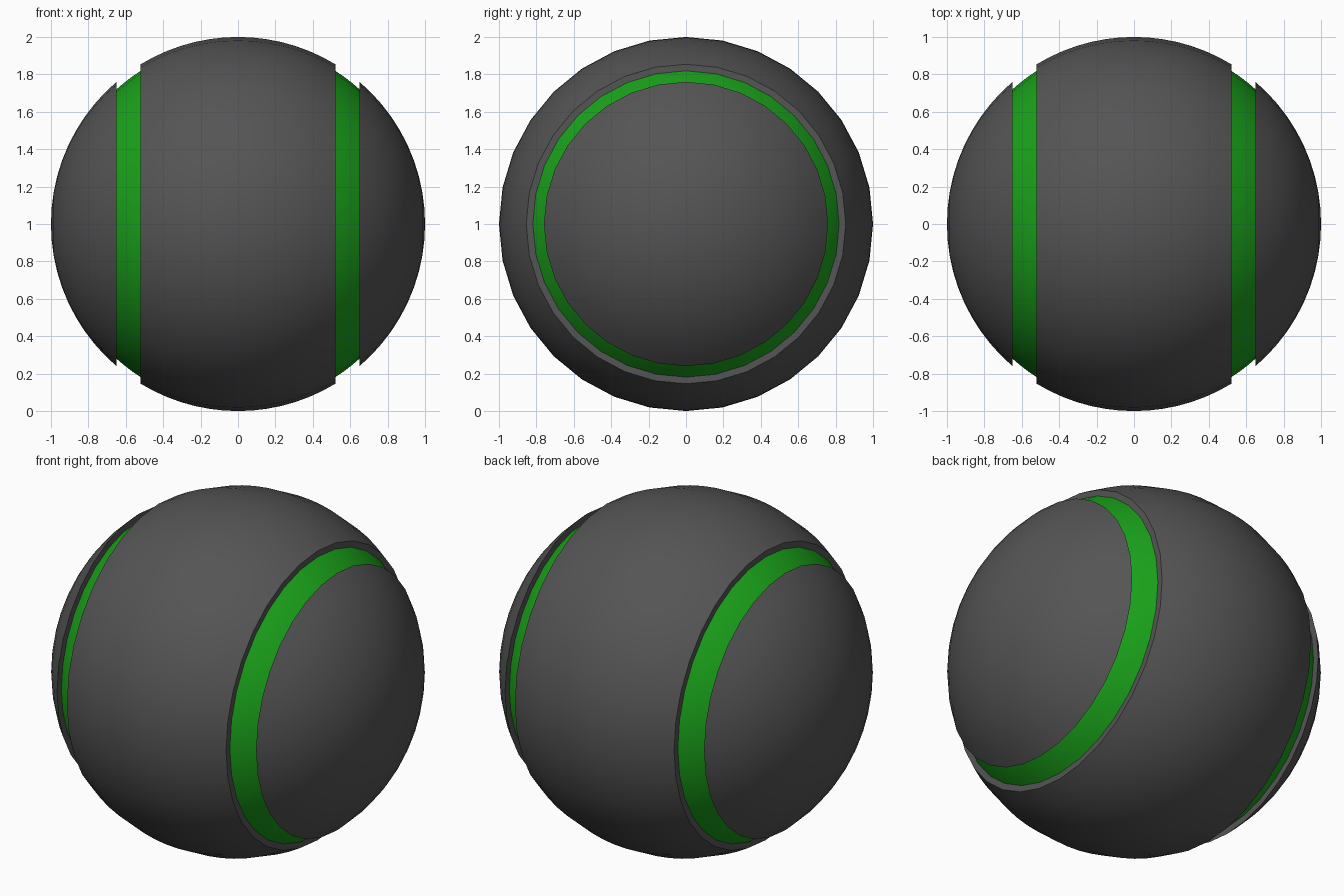
import bpy, bmesh
from math import sin, cos, pi, acos

if "Cube" in bpy.data.objects:
    bpy.data.objects.remove(bpy.data.objects["Cube"])

SIDES = 32            # segments around the x axis
R, R_IN = 1.0, 0.97   # shell radius, groove floor radius
X1, X2 = 0.52, 0.65   # groove limits along x


def material(name, rgb):
    m = bpy.data.materials.new(name)
    m.diffuse_color = (*rgb, 1)
    m.use_nodes = True
    m.node_tree.nodes["Principled BSDF"].inputs["Base Color"].default_value = m.diffuse_color
    return m


def arc(r, x0, x1, n):
    """Profile points (x, radius) on a circle between two x positions."""
    a0, a1 = acos(x0 / r), acos(x1 / r)
    return [(r * cos(a0 + (a1 - a0) * i / n), r * sin(a0 + (a1 - a0) * i / n))
            for i in range(n + 1)]


def lathe(name, profile, mat):
    """Revolve an (x, radius) profile about the x axis through z = 1."""
    bm = bmesh.new()
    rings = []
    for x, r in profile:
        if r < 1e-5:
            rings.append([bm.verts.new((x, 0, 1))] * SIDES)
        else:
            rings.append([bm.verts.new((x, r * sin(2 * pi * k / SIDES),
                                        1 + r * cos(2 * pi * k / SIDES)))
                          for k in range(SIDES)])
    for a, b in zip(rings, rings[1:]):
        for k in range(SIDES):
            j = (k + 1) % SIDES
            bm.faces.new(list(dict.fromkeys((a[k], a[j], b[j], b[k]))))
    # face outward
    bm.normal_update()
    for f in bm.faces:
        f.smooth = True
    me = bpy.data.meshes.new(name)
    bm.to_mesh(me)
    bm.free()
    ob = bpy.data.objects.new(name, me)
    bpy.context.collection.objects.link(ob)
    me.materials.append(mat)
    bpy.ops.object.select_all(action='DESELECT')
    ob.select_set(True)
    bpy.context.view_layer.objects.active = ob
    bpy.ops.object.shade_smooth_by_angle(angle=pi / 6)
    return ob


def floor_r(x):
    return (R_IN ** 2 - x * x) ** 0.5


grey = material("dark_grey", (0.09, 0.09, 0.09))
green = material("green", (0.01, 0.36, 0.01))

# wide middle shell with its two step walls
lathe("middle_shell",
      [(-X1, floor_r(X1))] + arc(R, -X1, X1, 14) + [(X1, floor_r(X1))], grey)

# green groove floors and end caps; profiles always run from -x to +x
for side, s in (("left", -1), ("right", 1)):
    band = arc(R_IN, X1, X2, 3)
    cap = [(X2, floor_r(X2))] + arc(R, X2, R, 10)
    for part, pts, mat in (("groove_band", band, green), ("end_cap", cap, grey)):
        pts = [(s * x, r) for x, r in pts]
        lathe(f"{side}_{part}", pts if s > 0 else pts[::-1], mat)
